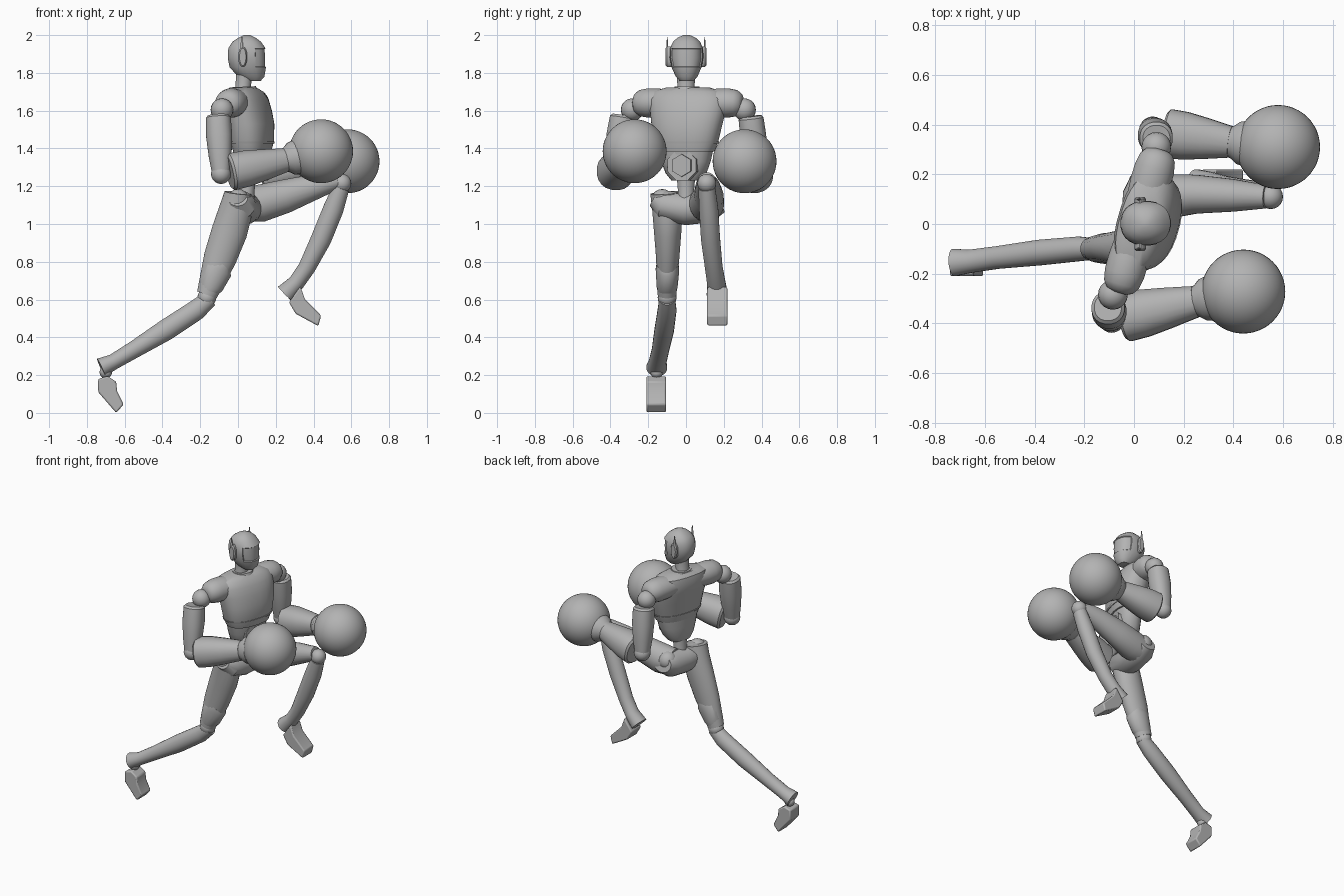
import bpy, bmesh, math
from mathutils import Vector

cube = bpy.data.objects.get("Cube")
if cube:
    bpy.data.objects.remove(cube, do_unlink=True)

grey = bpy.data.materials.new("plain_grey")
grey.use_nodes = True
COLOUR = (0.45, 0.45, 0.45, 1)
grey.diffuse_color = COLOUR
for node in grey.node_tree.nodes:
    if node.type == 'BSDF_PRINCIPLED':
        node.inputs["Base Color"].default_value = COLOUR

parts = []
SIDE = Vector((0, 1, 0))
UP = Vector((0, 0, 1))
YAW = math.radians(16)
TWIST = Vector((math.sin(YAW), math.cos(YAW), 0))   # shoulder line
FACING = Vector((math.cos(YAW), -math.sin(YAW), 0))


def finish(name, bm):
    bmesh.ops.recalc_face_normals(bm, faces=bm.faces)
    mesh = bpy.data.meshes.new(name)
    bm.to_mesh(mesh)
    bm.free()
    mesh.materials.append(grey)
    ob = bpy.data.objects.new(name, mesh)
    bpy.context.collection.objects.link(ob)
    parts.append(ob)
    return ob


def loft_mesh(sections, lateral=SIDE, sides=20, power=1.0, axis=None):
    """Skin elliptic rings (x, y, z, lateral radius, other radius) along a path."""
    bm = bmesh.new()
    mids = [Vector(s[:3]) for s in sections]
    rings = []
    for i, s in enumerate(sections):
        t = axis or (mids[min(i + 1, len(mids) - 1)] - mids[max(i - 1, 0)]).normalized()
        u = (lateral - t * lateral.dot(t)).normalized()
        v = t.cross(u)
        ring = []
        for k in range(sides):
            a = math.tau * (k + 0.5) / sides
            c, d = math.cos(a), math.sin(a)
            c = math.copysign(abs(c) ** power, c)
            d = math.copysign(abs(d) ** power, d)
            ring.append(bm.verts.new(mids[i] + u * s[3] * c + v * s[4] * d))
        rings.append(ring)
    for low, high in zip(rings, rings[1:]):
        for k in range(sides):
            j = (k + 1) % sides
            bm.faces.new((low[k], low[j], high[j], high[k]))
    bm.faces.new(rings[0])
    bm.faces.new(rings[-1])
    bmesh.ops.recalc_face_normals(bm, faces=bm.faces)
    return bm


def loft(name, sections, **kw):
    return finish(name, loft_mesh(sections, **kw))


def ball(name, centre, r, detail=20):
    bm = bmesh.new()
    bmesh.ops.create_uvsphere(bm, u_segments=detail, v_segments=detail // 2, radius=r)
    bmesh.ops.translate(bm, verts=bm.verts, vec=Vector(centre))
    return finish(name, bm)


def limb(name, start, end, stations, **kw):
    """Straight tapered limb; stations are (fraction, radius)."""
    a, b = Vector(start), Vector(end)
    return loft(name, [(*a.lerp(b, f), r, r) for f, r in stations], **kw)


def prism(name, outline, y0, y1):
    """Side outline in x and z, extruded across y, with softened edges."""
    bm = bmesh.new()
    face = bm.faces.new([bm.verts.new((x, y0, z)) for x, z in outline])
    out = bmesh.ops.extrude_face_region(bm, geom=[face])
    moved = [g for g in out["geom"] if isinstance(g, bmesh.types.BMVert)]
    bmesh.ops.translate(bm, verts=moved, vec=(0, y1 - y0, 0))
    ob = finish(name, bm)
    bevel = ob.modifiers.new("soft_edges", 'BEVEL')
    bevel.width = 0.008
    bevel.segments = 2


# Head with a recessed visor: height, back x, front x, half width
head = [(1.757, .05, .12, .035), (1.78, .0, .14, .058), (1.83, -.045, .149, .08),
        (1.88, -.055, .15, .09), (1.93, -.052, .147, .088), (1.965, -.03, .122, .072),
        (1.985, .0, .095, .05), (2.0, .03, .065, .018)]
bm = loft_mesh([((b + f) / 2, .003, z, w, (f - b) / 2) for z, b, f, w in head],
               sides=24, power=.88, axis=UP)
visor = [f for f in bm.faces
         if f.normal.x > .35 and 1.83 < f.calc_center_median().z < 1.93]
bmesh.ops.inset_region(bm, faces=visor, thickness=.004, depth=-.006)
finish("head", bm)
loft("neck", [(.03, 0, 1.67, .06, .058), (.027, 0, 1.73, .046, .041),
              (.035, 0, 1.80, .05, .045)])
for side, s in (("left", 1), ("right", -1)):
    loft(side + "_ear", [(.025, s * y, 1.885, a, b) for y, a, b in
                         ((.075, .024, .055), (.1, .024, .055), (.108, .017, .046))],
         lateral=Vector((1, 0, 0)))
    loft(side + "_antenna", [(.02, s * .1, 1.92, .006, .01),
                             (.02, s * .099, 1.99, .002, .003)], sides=8)

# Chest, turned towards the trailing arm
loft("chest", [(.075, 0, 1.385, .152, .092), (.075, 0, 1.44, .175, .105),
               (.068, .005, 1.53, .192, .112), (.053, .01, 1.60, .205, .112),
               (.04, .01, 1.66, .21, .106), (.03, .01, 1.70, .19, .088),
               (.028, .01, 1.722, .12, .062)],
     lateral=TWIST, power=.85, sides=28, axis=UP)
loft("collar", [(.035, .005, 1.68, .075, .075), (.033, .005, 1.727, .066, .062)],
     lateral=TWIST)
loft("rib_band", [(.075, 0, 1.425, .174, .106), (.075, 0, 1.436, .178, .108)],
     lateral=TWIST, power=.85, sides=28, axis=UP)
for side, s in (("left", 1), ("right", -1)):
    centre = Vector((.022, .012, 1.645))
    rows = [(.09, .078, .065), (.16, .083, .076), (.22, .082, .078),
            (.265, .073, .07), (.29, .055, .052), (.30, .03, .03)]
    loft(side + "_shoulder_cap",
         [(*(centre + TWIST * s * d - UP * d * .02), a, b) for d, a, b in rows],
         lateral=FACING)

# Abdomen, six-sided buckle and waist
loft("abdomen", [(.07, 0, 1.40, .148, .088), (.068, 0, 1.33, .132, .083),
                 (.062, 0, 1.27, .11, .073), (.055, 0, 1.23, .078, .056)],
     lateral=TWIST, power=.85, axis=UP)
for name, r, reach in (("buckle_frame", .085, .154), ("buckle", .06, .165)):
    base = Vector((.075, 0, 1.31))
    ends = (base, base + FACING * (reach - .075))
    loft(name, [(*p, r, r) for p in ends], sides=8 if r > .07 else 6)
loft("waist", [(.045, 0, 1.08, .06, .055), (.045, 0, 1.16, .042, .042),
               (.05, 0, 1.26, .05, .045)])

# Pelvis and hips
loft("pelvis", [(.0, -.17, 1.13, .05, .04), (.005, -.12, 1.10, .088, .08),
                (.03, 0, 1.078, .085, .085), (.05, .12, 1.095, .095, .088),
                (.05, .19, 1.115, .065, .055)], lateral=Vector((1, 0, 0)))
ball("right_hip", (.0, -.125, 1.125), .06)
ball("left_hip", (.045, .14, 1.125), .062)

# Arms ending in large round fists
arms = {
    "right": dict(top=(-.105, -.335, 1.575), elbow=(-.09, -.385, 1.265),
                  fore=(-.045, -.378, 1.274), wrist=(.25, -.312, 1.338),
                  fist=(.44, -.272, 1.385), joint=(-.085, -.285, 1.605)),
    "left": dict(top=(.09, .343, 1.57), elbow=(.075, .38, 1.26),
                 fore=(.13, .365, 1.26), wrist=(.39, .33, 1.31),
                 fist=(.58, .31, 1.332), joint=(.09, .31, 1.605)),
}
for side, p in arms.items():
    ball(side + "_shoulder", p["joint"], .06)
    limb(side + "_upper_arm", p["top"], p["elbow"],
         [(0, .055), (.04, .067), (.35, .07), (.7, .061), (1, .047)], power=.9)
    ball(side + "_elbow", p["elbow"], .053)
    limb(side + "_forearm", p["fore"], p["wrist"],
         [(0, .088), (.04, .1), (.3, .097), (.6, .084), (1, .064)], power=.9)
    limb(side + "_cuff", p["wrist"], p["fist"],
         [(-.05, .06), (.04, .067), (.16, .086), (.35, .095)])
    ball(side + "_fist", p["fist"], .169, 48)

# Trailing right leg
loft("right_thigh", [(.0, -.105, 1.165, .085, .072), (-.01, -.098, 1.08, .082, .09),
                     (-.045, -.097, .96, .073, .096), (-.095, -.097, .82, .062, .088),
                     (-.13, -.10, .72, .056, .072), (-.165, -.10, .625, .05, .055)])
loft("right_knee_guard", [(-.085, -.098, .79, .058, .058), (-.11, -.098, .76, .063, .082),
                          (-.145, -.10, .67, .056, .067), (-.16, -.10, .64, .05, .05)])
loft("right_shin", [(-.15, -.10, .605, .042, .045), (-.22, -.10, .545, .05, .055),
                    (-.38, -.115, .44, .052, .057), (-.55, -.135, .335, .046, .046),
                    (-.66, -.15, .27, .047, .042), (-.725, -.155, .24, .056, .052)])
prism("right_foot", [(-.74, .18), (-.69, .195), (-.645, .165), (-.64, .115),
                     (-.605, .045), (-.645, .0), (-.74, .11)], -.21, -.105)

# Raised left leg
loft("left_thigh", [(.03, .10, 1.10, .09, .09), (.12, .11, 1.11, .092, .1),
                    (.25, .12, 1.147, .079, .09), (.40, .115, 1.195, .066, .069),
                    (.53, .11, 1.23, .048, .045)])
loft("left_shin", [(.545, .11, 1.19, .045, .045), (.505, .12, 1.08, .051, .055),
                   (.44, .13, .92, .051, .055), (.365, .147, .77, .047, .046),
                   (.31, .16, .69, .049, .044), (.25, .165, .63, .056, .054)])
prism("left_foot", [(.27, .585), (.33, .67), (.355, .60), (.44, .515),
                    (.425, .46), (.305, .525)], .112, .22)

# Knee and ankle joints
for side, knee, ankle in (("right", (-.165, -.10, .61), (-.70, -.155, .215)),
                          ("left", (.55, .11, 1.215), (.295, .165, .625))):
    ball(side + "_knee", knee, .05)
    ball(side + "_ankle", ankle, .033)

# Smooth shading with crisp edges
bpy.ops.object.select_all(action='DESELECT')
for ob in parts:
    ob.select_set(True)
bpy.context.view_layer.objects.active = parts[0]
bpy.ops.object.shade_smooth_by_angle(angle=math.radians(35))
